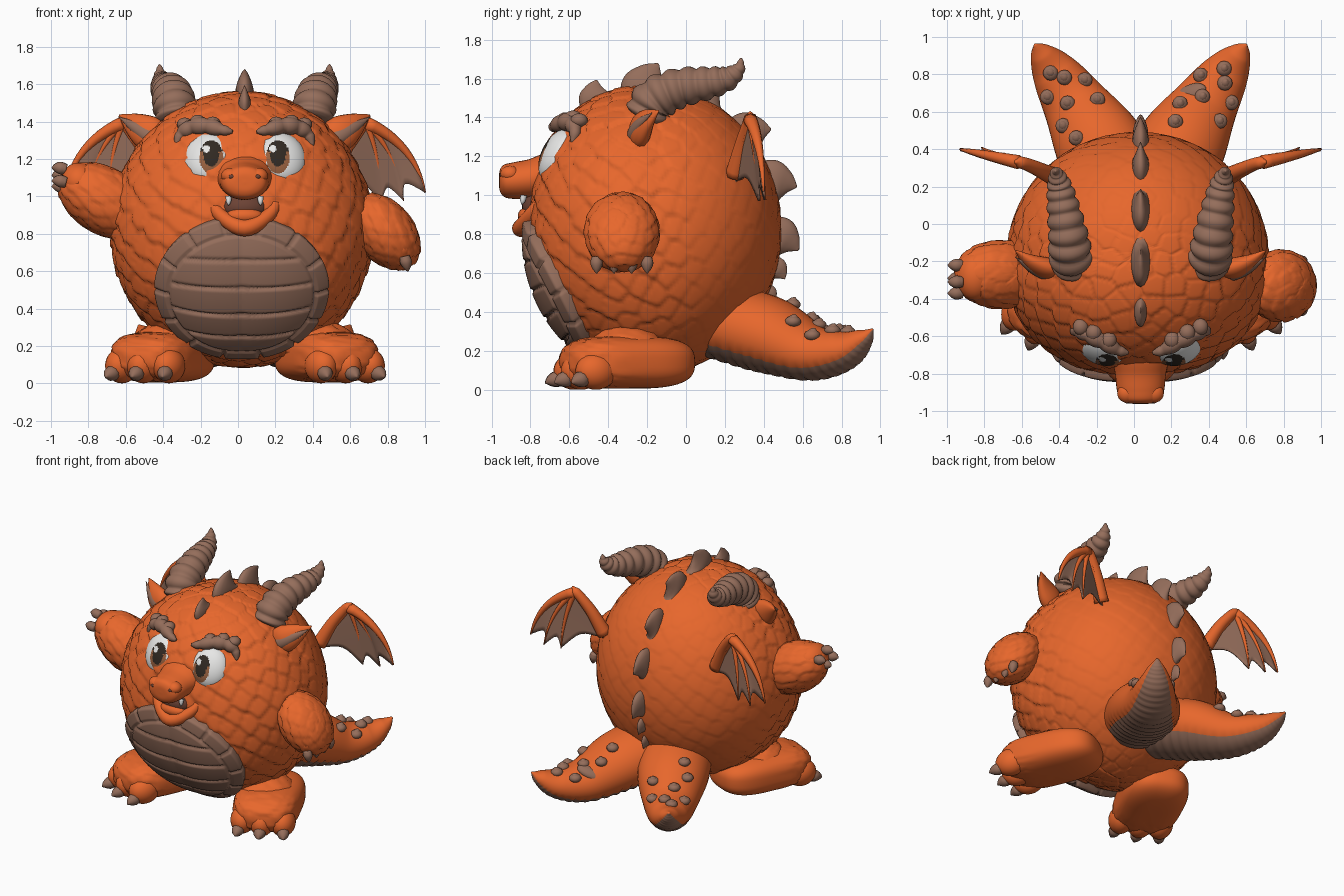
import bpy, bmesh, math, random
from mathutils import Vector, Euler, kdtree

random.seed(4)
if "Cube" in bpy.data.objects:
    bpy.data.objects.remove(bpy.data.objects["Cube"])

AXIS = 0.035                                   # mirror plane of the figure
CENTER = Vector((0.02, -0.15, 0.82))
RADII = Vector((0.69, 0.64, 0.73))


def material(name, *rgb):
    m = bpy.data.materials.new(name)
    m.use_nodes = True
    m.diffuse_color = (*rgb, 1)
    m.node_tree.nodes["Principled BSDF"].inputs["Base Color"].default_value = (*rgb, 1)
    return m


orange = material("orange skin", 0.8, 0.135, 0.025)
brown = material("brown horn", 0.3, 0.155, 0.105)
white = material("eye white", 0.8, 0.8, 0.79)
iris = material("iris brown", 0.32, 0.12, 0.05)
dark = material("pupil dark", 0.03, 0.022, 0.016)
maroon = material("mouth inside", 0.15, 0.055, 0.035)


def make(name, bm, *mats):
    bmesh.ops.recalc_face_normals(bm, faces=bm.faces)
    for f in bm.faces:
        f.smooth = True
    mesh = bpy.data.meshes.new(name)
    bm.to_mesh(mesh)
    bm.free()
    for m in mats:
        mesh.materials.append(m)
    ob = bpy.data.objects.new(name, mesh)
    bpy.context.collection.objects.link(ob)
    return ob


def body_shape(d):
    """Egg-like body: an ellipsoid with fuller cheeks and forehead."""
    swell = 1 + 0.14 * max(0, -d.y) * math.hypot(d.x, max(d.z, 0))
    return Vector([c * r * swell for c, r in zip(d, RADII)])


def scale_field(count):
    """Overlapping scale height for a direction on the unit sphere."""
    tree = kdtree.KDTree(count)
    for i in range(count):
        z = 1 - 2 * (i + 0.5) / count
        a = i * math.pi * (3 - math.sqrt(5))
        r = math.sqrt(1 - z * z)
        jitter = Vector([random.uniform(-0.7, 0.7) / math.sqrt(count) for _ in range(3)])
        tree.insert(Vector((r * math.cos(a), r * math.sin(a), z)) + jitter, i)
    tree.balance()
    size = math.sqrt(4 * math.pi / count)

    def height(d):
        (p, _, a), (_, _, b) = tree.find_n(d, 2)
        return 0.4 * min(1, 5 * (b - a) / size) - 0.9 * (d - p).z / size
    return height


def ball(name, loc, rad, mat, rot=(0, 0, 0), seg=24, power=1, floor=False, shape=None,
         scales=0, bump=0.01, mask=lambda d: 1, paint=None, extra=()):
    bm = bmesh.new()
    bmesh.ops.create_uvsphere(bm, u_segments=seg, v_segments=seg * 5 // 8, radius=1)
    turn = Euler([math.radians(a) for a in rot]).to_matrix()
    field = scale_field(scales) if scales else None
    for v in bm.verts:
        d = v.co.copy()
        if shape:
            p = shape(d)
        else:
            p = Vector([math.copysign(abs(c) ** power, c) * r for c, r in zip(d, rad)])
        if field:
            p += d * field(d) * bump * mask(d)
        v.co = turn @ p + Vector(loc)
        if floor:
            v.co.z = max(v.co.z, 0.0)
    if paint:
        for f in bm.faces:
            f.material_index = paint(f.calc_center_median())
    return make(name, bm, mat, *extra)


def spline(points, sub):
    p = [Vector(q) for q in points]
    p = [2 * p[0] - p[1]] + p + [2 * p[-1] - p[-2]]
    out = []
    for a, b, c, d in zip(p, p[1:], p[2:], p[3:]):
        for k in range(sub):
            t = k / sub
            out.append((2 * b + (c - a) * t + (2 * a - 5 * b + 4 * c - d) * t * t
                        + (3 * b - a - 3 * c + d) * t ** 3) / 2)
    return out + [p[-2]]


def tube(name, points, mat, ref=(0, 0, 1), sides=16, sub=6, wide=1, flat=1,
         rings=0, depth=0.0, under=None):
    """Tapered tube through (x, y, z, radius) points; may have ridges or a coloured underside."""
    path = spline(points, sub)
    bm, loops, n = bmesh.new(), [], Vector(ref)
    for i, q in enumerate(path):
        t = (path[min(i + 1, len(path) - 1)] - path[max(i - 1, 0)]).xyz.normalized()
        n = (n - t * n.dot(t)).normalized()
        s = t.cross(n)
        loop = []
        for j in range(sides):
            a = math.tau * j / sides
            r = max(q.w, 0.003)
            if rings and (not under or math.sin(a) < -0.5):
                r *= 1 - depth * (1 - abs(math.sin(math.pi * i / (len(path) - 1) * rings)))
            loop.append(bm.verts.new(q.xyz + s * math.cos(a) * r * wide + n * math.sin(a) * r * flat))
        loops.append(loop)
    for a, b in zip(loops, loops[1:]):
        for j in range(sides):
            k = (j + 1) % sides
            f = bm.faces.new((a[j], a[k], b[k], b[j]))
            if under and math.sin(math.tau * (j + 0.5) / sides) < -0.6:
                f.material_index = 1
    bm.faces.new(loops[0])
    bm.faces.new(loops[-1])
    spots = [[v.co.copy() for v in loop] for loop in loops]
    make(name, bm, mat, *([under] if under else []))
    return spots


def at(s, x, y, z):
    return Vector((AXIS + s * x, y, z))


def side_path(s, rows):
    return [(AXIS + s * x, y, z, r) for x, y, z, r in rows]


def claw(name, base, way, size):
    base, way = Vector(base), Vector(way).normalized()
    rows = [(-0.6, 0.75), (0.3, 0.9), (1.0, 0.6), (1.5, 0.08)]
    tube(name, [(*(base + way * k * size - Vector((0, 0, 0.12 * k * k * size))), r * size)
                for k, r in rows], brown, ref=(0.3, 0.5, 0.8), sides=10, sub=4)


# Round scaly body, smoother on the back and flanks
ball("body", CENTER, RADII, orange, seg=256, scales=520, bump=0.016, shape=body_shape,
     mask=lambda d: max(0.25, min(1, 1 - 2 * d.y)))

# Belly plate: slatted middle and segmented rim
bm, loops = bmesh.new(), []
tilt = Euler((math.radians(29), 0, 0)).to_matrix()
for i in range(1, 49):
    r, loop = i / 48, []
    for j in range(196):
        a = math.tau * j / 196
        u, v = r * math.cos(a), r * math.sin(a)
        d = (tilt @ Vector((0.81 * u, -1, 0.71 * v))).normalized()
        inner = r < 0.72
        cell = (v / 0.29 + 0.5) % 1 if inner else (j / 14) % 1
        gap = min(min(cell, 1 - cell) * (0.29 if inner else 0.39), abs(r - 0.72))
        lift = 1.03 + 0.025 * (1 - r * r) + 0.035 * min(1, gap / 0.03) ** 0.5
        lift -= 0.09 * max(0, (r - 0.93) / 0.07)
        loop.append(bm.verts.new(CENTER + body_shape(d) * lift))
    loops.append(loop)
bm.faces.new(loops[0])
for a, b in zip(loops, loops[1:]):
    for j in range(len(a)):
        bm.faces.new((a[j], a[j - 1], b[j - 1], b[j]))
make("belly_plate", bm, brown)

# Snout, open mouth and chin
tube("snout", [(AXIS, y, z, r) for y, z, r in (
    (-0.58, 1.1, 0.22), (-0.7, 1.1, 0.165), (-0.79, 1.085, 0.138), (-0.88, 1.075, 0.128),
    (-0.935, 1.075, 0.112), (-0.958, 1.075, 0.07), (-0.962, 1.075, 0.004))],
    orange, sides=32, flat=0.74)
ball("mouth_inside", at(0, 0, -0.745, 0.94), (0.13, 0.1, 0.085), maroon)
ball("chin", at(0, 0, -0.73, 0.87), (0.17, 0.12, 0.085), orange)
ball("tongue", at(0, 0, -0.81, 0.895), (0.1, 0.055, 0.045), orange)
lip = [(0.175, -0.7, 1.02, 0.03), (0.14, -0.79, 0.91, 0.035)]
tube("lower_lip", side_path(-1, lip) + [(AXIS, -0.85, 0.83, 0.045)] + side_path(1, lip[::-1]), orange)

for s, tag in ((1, "left"), (-1, "right")):
    ball(tag + "_cheek", at(s, 0.17, -0.66, 1.02), (0.1, 0.11, 0.1), orange)
    ball(tag + "_nose_bump", at(s, 0.075, -0.905, 1.11), (0.05, 0.05, 0.042), orange)
    ball(tag + "_nostril", at(s, 0.07, -0.95, 1.105), (0.016, 0.01, 0.012), maroon, seg=12)
    tube(tag + "_tooth", side_path(s, [(0.085, -0.835, 1.0, 0.017), (0.085, -0.84, 0.97, 0.013),
                                       (0.085, -0.845, 0.952, 0.002)]), white, ref=(1, 0, 0), sides=8)

    # Eye lying in the face, with painted iris, pupil and glint
    focus = at(s, 0.178, 0, 1.21)

    def paint(c):
        x, z = c.x - focus.x, c.z - focus.z
        if math.hypot(x + 0.025, z - 0.045) < 0.02:
            return 0
        if math.hypot(x / 0.042, (z - 0.012) / 0.062) < 1:
            return 2
        if math.hypot(x / 0.064, z / 0.088) < 1:
            return 1 if z < 0.03 else 2
        return 0
    ball(tag + "_eye", at(s, 0.2, -0.66, 1.205), (0.13, 0.08, 0.145), white, seg=96,
         rot=(-26, 0, s * 17), paint=paint, extra=(iris, dark))
    tube(tag + "_brow", side_path(s, [
        (0.065, -0.69, 1.345, 0.012), (0.12, -0.675, 1.355, 0.034), (0.2, -0.63, 1.375, 0.048),
        (0.28, -0.59, 1.37, 0.047), (0.34, -0.57, 1.33, 0.036), (0.365, -0.585, 1.27, 0.01)]),
        brown, rings=5, depth=0.2)
    for x, y, z in ((0.17, -0.62, 1.39), (0.25, -0.58, 1.4), (0.32, -0.55, 1.385)):
        ball(tag + "_brow_tuft", at(s, x, y, z), (0.042, 0.045, 0.036), brown, seg=16)

    # Ear with a brown inner plate
    ear = [(0.43, -0.25, 1.29, 0.07), (0.51, -0.235, 1.335, 0.095), (0.59, -0.2, 1.385, 0.065),
           (0.67, -0.14, 1.435, 0.004)]
    tube(tag + "_ear", side_path(s, ear), orange, ref=(0, 1, 0), flat=0.6)
    tube(tag + "_ear_inner", side_path(s, [(x, y - 0.036, z - 0.012, r * 0.45) for x, y, z, r in ear]),
         brown, ref=(0, 1, 0), flat=0.65)

    # Ridged horn sweeping back and up
    tube(tag + "_horn", side_path(s, [
        (0.36, -0.21, 1.4, 0.115), (0.375, -0.16, 1.49, 0.12), (0.39, -0.04, 1.55, 0.108),
        (0.415, 0.1, 1.575, 0.09), (0.435, 0.21, 1.6, 0.068), (0.45, 0.27, 1.65, 0.038),
        (0.455, 0.285, 1.705, 0.006)]), brown, ref=(1, 0, 0), sides=24, sub=16, rings=11, depth=0.17)

    # Bat wing: arm bone, fingers and scalloped membrane
    peak = at(s, 0.65, 0.33, 1.39)
    tube(tag + "_wing_arm", side_path(s, [(0.46, 0.25, 1.1, 0.05), (0.54, 0.29, 1.26, 0.04),
                                          (0.61, 0.32, 1.36, 0.034), (0.65, 0.33, 1.4, 0.03),
                                          (0.67, 0.33, 1.43, 0.004)]), orange, ref=(0, 1, 0))
    tips = [(0.965, 0.4, 1.02), (0.85, 0.41, 0.975), (0.73, 0.38, 0.97), (0.46, 0.26, 1.07)]
    ribs = []
    for k, tip in enumerate(tips):
        tip = at(s, *tip)
        mid = (peak + tip) / 2 + Vector((s * 0.1, 0.02, 0.08)) * (1 - k / 3)
        ribs.append([peak * (1 - t) ** 2 + mid * 2 * t * (1 - t) + tip * t * t
                     for t in [i / 12 for i in range(13)]])
        thick = 0.022 if k else 0.038
        tube(tag + "_wing_finger", [(*p, thick * (1 - i / 14)) for i, p in enumerate(ribs[-1])],
             orange, ref=(0, 1, 0), sides=8, sub=1)
    bm = bmesh.new()
    for a, b in zip(ribs, ribs[1:]):
        grid = []
        for u in [i / 8 for i in range(9)]:
            line = [p.lerp(q, u) for p, q in zip(a, b)]
            cut = 1 - 0.18 * math.sin(math.pi * u)
            grid.append([bm.verts.new(line[0].lerp(p, cut)) for p in line])
        for p, q in zip(grid, grid[1:]):
            for i in range(12):
                bm.faces.new((p[i], p[i + 1], q[i + 1], q[i]))
    bmesh.ops.remove_doubles(bm, verts=bm.verts, dist=0.0005)
    make(tag + "_wing_membrane", bm, brown).modifiers.new("Thickness", "SOLIDIFY").thickness = 0.01

    # Slab-like foot turned outward, with three clawed toes
    ball(tag + "_thigh", at(s, 0.4, -0.3, 0.2), (0.2, 0.2, 0.13), orange, seg=48, scales=90)
    hip = at(s, 0.435, -0.3, 0.14)
    turn = Euler((0, 0, s * math.radians(24))).to_matrix()
    ball(tag + "_foot", hip, (0.225, 0.345, 0.135), orange, rot=(0, 0, s * 24), seg=64,
         power=0.68, floor=True, scales=110, mask=lambda d: max(0, min(1, -2 * d.y)))
    for x, y in ((-0.135, -0.24), (0, -0.26), (0.14, -0.24)):
        spot = hip + turn @ Vector((x, y, -0.045))
        ball(tag + "_toe", spot, (0.085, 0.11, 0.095), orange, rot=(0, 0, s * 24), floor=True)
        way = turn @ Vector((x * 0.7, -0.5, -0.06))
        claw(tag + "_toe_claw", spot + way * 0.165 - Vector((0, 0, 0.03)), way, 0.046)

    # Tail with brown underside and horny studs
    spots = tube(tag + "_tail", side_path(s, [
        (0.08, 0.15, 0.36, 0.2), (0.22, 0.42, 0.28, 0.2), (0.35, 0.64, 0.19, 0.148),
        (0.46, 0.81, 0.2, 0.105), (0.53, 0.91, 0.26, 0.055), (0.565, 0.96, 0.31, 0.006)]),
        orange, sides=32, sub=16, wide=1.2, rings=22, depth=0.06, under=brown)
    for i, j in ((18, 10), (24, 11), (26, 5), (32, 9), (38, 4), (41, 12), (45, 7), (53, 9)):
        p = spots[i][j]
        ball(tag + "_tail_stud", p, (0.042, 0.042, 0.03), brown, seg=12)
        claw(tag + "_tail_spike", p, (s * 0.2, 0.3, 1), 0.032)

ball("tail_patch", (0.3, 0.69, 0.285), (0.1, 0.055, 0.035), brown, rot=(-18, -22, 25))

# Raised right arm and lowered left arm
ball("right_arm", (-0.71, -0.27, 0.975), (0.27, 0.18, 0.175), orange, rot=(0, 30, 0), seg=80, scales=100)
ball("right_hand", (-0.85, -0.28, 1.08), (0.1, 0.13, 0.1), orange)
for y, z in ((-0.37, 1.08), (-0.29, 1.05), (-0.22, 1.11), (-0.31, 1.15)):
    claw("right_hand_claw", (-0.94, y, z), (-1, 0, 0.2), 0.038)
ball("left_arm", (0.785, -0.33, 0.81), (0.23, 0.19, 0.155), orange, rot=(0, 50, 0), seg=80, scales=100)
ball("left_hand", (0.865, -0.33, 0.72), (0.085, 0.16, 0.09), orange)
for y in (-0.46, -0.37, -0.28, -0.2):
    claw("left_hand_claw", (0.895, y, 0.66), (0.25, 0, -1), 0.036)

# Fins down the middle of the head and back
for angle, size in ((-28, 0.09), (-5, 0.135), (21, 0.13), (47, 0.12), (70, 0.12),
                    (93, 0.11), (106, 0.065), (117, 0.055), (128, 0.05)):
    a = math.radians(angle)
    out = Vector((0, math.sin(a), math.cos(a)))
    back = Vector((0, math.cos(a), -math.sin(a)))
    p = CENTER + body_shape(out)
    rows = [(-0.4, 0, 1), (0.1, 0.05, 0.95), (0.5, 0.25, 0.55), (0.85, 0.55, 0.04)]
    tube("back_fin", [(AXIS, *(p + out * h * size + back * b * size).yz, r * size) for h, b, r in rows],
         brown, ref=(1, 0, 0), flat=0.38)
